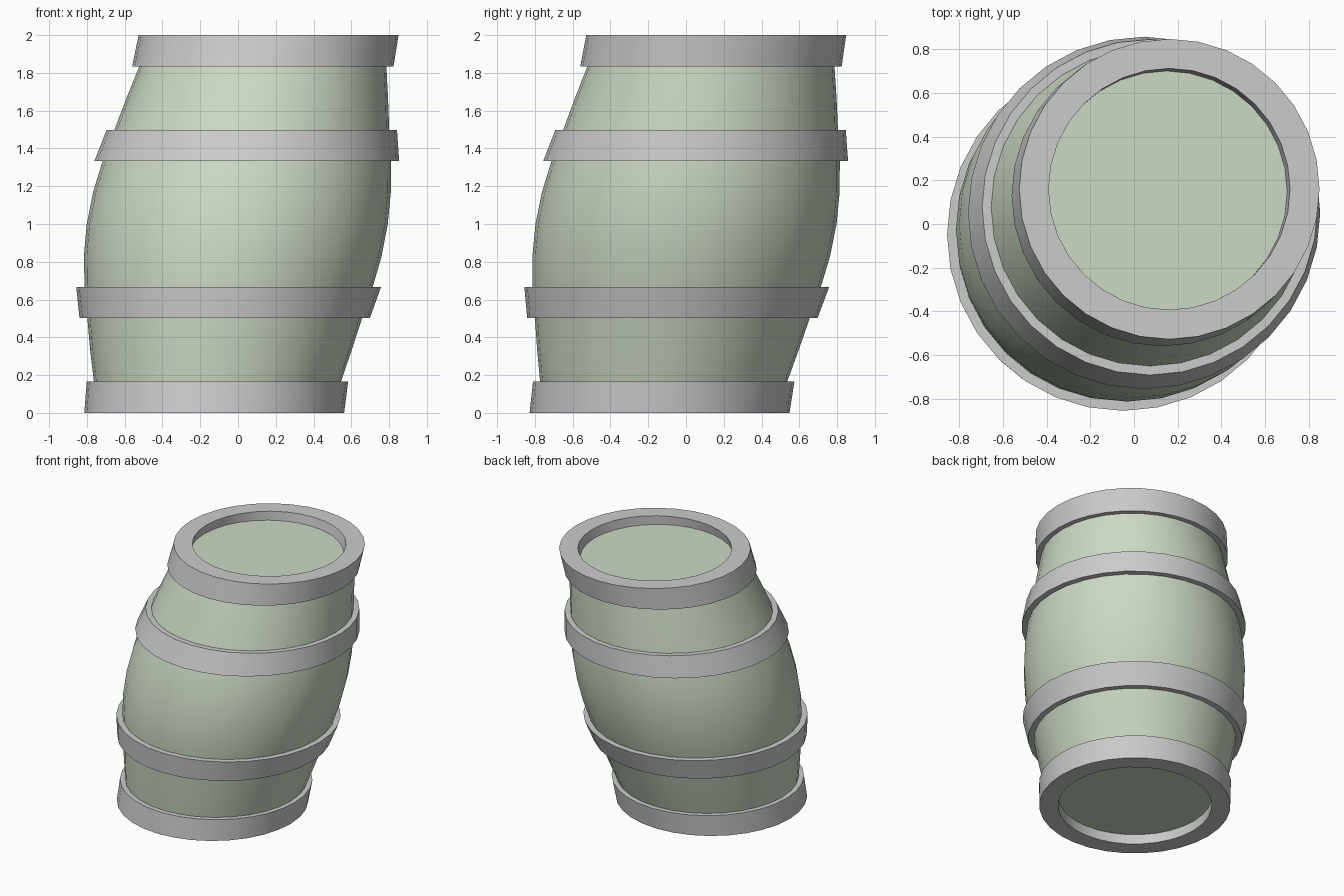
import bpy, bmesh
from math import sin, cos, tau, radians
from mathutils import Vector

if "Cube" in bpy.data.objects:
    bpy.data.objects.remove(bpy.data.objects["Cube"])

SIDES = 32


def lean(z):
    # The whole barrel leans diagonally, with a slight curve
    u = z - 1
    return -0.004 + 0.144 * u + 0.022 * u * u, 0.15 * u + 0.01 * u * u


def lathe(name, profile, ring=False, mat=None):
    # Stack leaning circles; a ring closes on itself, otherwise ends are capped
    bm = bmesh.new()
    loops = []
    for r, z in profile:
        cx, cy = lean(z)
        loops.append([bm.verts.new((cx + r * cos(tau * i / SIDES),
                                    cy + r * sin(tau * i / SIDES), z))
                      for i in range(SIDES)])
    pairs = list(zip(loops, loops[1:]))
    if ring:
        pairs.append((loops[-1], loops[0]))
    for a, b in pairs:
        for i in range(SIDES):
            j = (i + 1) % SIDES
            bm.faces.new((a[i], a[j], b[j], b[i]))
    if not ring:
        bm.faces.new(loops[0][::-1])
        bm.faces.new(loops[-1])
    bmesh.ops.recalc_face_normals(bm, faces=bm.faces)
    me = bpy.data.meshes.new(name)
    bm.to_mesh(me)
    bm.free()
    ob = bpy.data.objects.new(name, me)
    bpy.context.collection.objects.link(ob)
    if mat:
        me.materials.append(mat)
    bpy.ops.object.select_all(action='DESELECT')
    bpy.context.view_layer.objects.active = ob
    ob.select_set(True)
    bpy.ops.object.shade_smooth_by_angle(angle=radians(35))
    return ob


green = bpy.data.materials.new("barrel_green")
green.diffuse_color = (0.6, 0.69, 0.55, 1)
green.use_nodes = True
green.node_tree.nodes["Principled BSDF"].inputs["Base Color"].default_value = green.diffuse_color

# Bulging body, capped by the recessed end discs
half = [(0.632, 0.07), (0.655, 0.17), (0.693, 0.335), (0.727, 0.5),
        (0.763, 0.667), (0.788, 0.83)]
lathe("barrel_body", half + [(0.797, 1.0)] + [(r, 2 - z) for r, z in half[::-1]],
      mat=green)

# Hoops, mirrored about mid height
for side in ("lower", "upper"):
    flip = (lambda z: z) if side == "lower" else (lambda z: 2 - z)
    lathe(side + "_rim", [(r, flip(z)) for r, z in
          [(0.688, 0), (0.692, 0.167), (0.6, 0.167), (0.553, 0.12), (0.553, 0)]], True)
    lathe(side + "_hoop", [(r, flip(z)) for r, z in
          [(0.769, 0.503), (0.807, 0.667), (0.74, 0.667), (0.7, 0.503)]], True)
